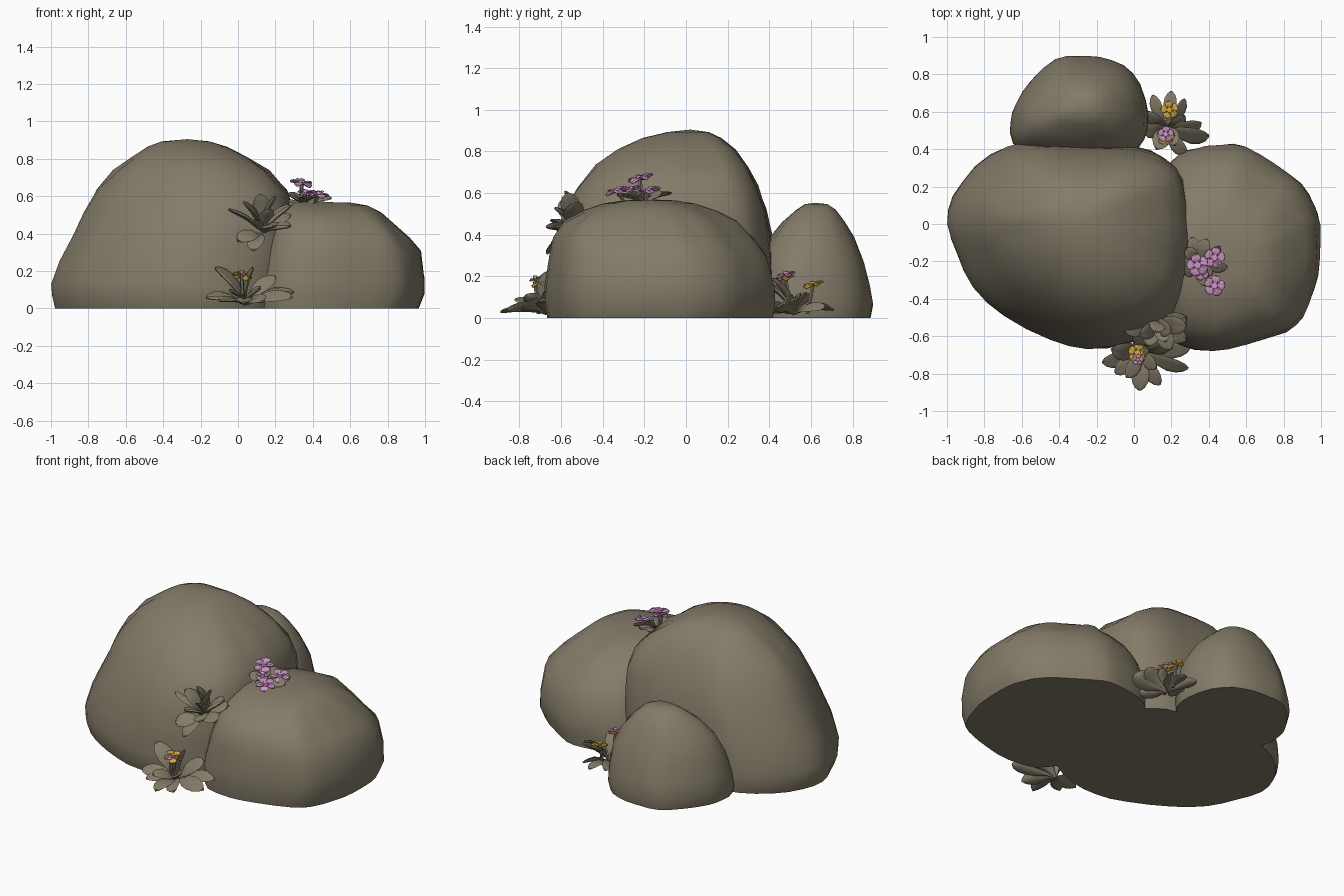
import bpy, bmesh, math, random
from mathutils import Vector, Matrix

if "Cube" in bpy.data.objects:
    bpy.data.objects.remove(bpy.data.objects["Cube"])

random.seed(4)


def material(name, rgb):
    m = bpy.data.materials.new(name)
    m.diffuse_color = (*rgb, 1)
    m.use_nodes = True
    m.node_tree.nodes["Principled BSDF"].inputs["Base Color"].default_value = m.diffuse_color
    return m


STONE = material("stone_brown", (0.23, 0.20, 0.14))
PINK = material("petal_pink", (0.62, 0.30, 0.58))
YELLOW = material("petal_yellow", (0.66, 0.40, 0.06))


def finish(bm, name, mats, angle):
    bmesh.ops.recalc_face_normals(bm, faces=bm.faces)
    me = bpy.data.meshes.new(name)
    bm.to_mesh(me)
    bm.free()
    for m in mats:
        me.materials.append(m)
    ob = bpy.data.objects.new(name, me)
    bpy.context.collection.objects.link(ob)
    bpy.ops.object.select_all(action='DESELECT')
    ob.select_set(True)
    bpy.context.view_layer.objects.active = ob
    bpy.ops.object.shade_smooth_by_angle(angle=math.radians(angle))
    return ob


def bridge(bm, a, b, mi=0):
    n = len(a)
    for i in range(n):
        f = bm.faces.new((a[i], a[(i + 1) % n], b[(i + 1) % n], b[i]))
        f.material_index = mi


def boulder(name, plan, levels, apex):
    """Loft one plan outline through levels of (z, xmin, xmax, ymin, ymax)."""
    n = len(plan)
    pts = []
    for i in range(n):  # round the plan by doubling its points
        p0, p1, p2, p3 = (Vector(plan[(i + k) % n]) for k in (-1, 0, 1, 2))
        pts += [p1, (p1 + p2) * 0.5625 - (p0 + p3) * 0.0625]
    lo = [min(p[k] for p in pts) for k in (0, 1)]
    hi = [max(p[k] for p in pts) for k in (0, 1)]
    bm = bmesh.new()
    rings = []
    for j, (z, x0, x1, y0, y1) in enumerate(levels):
        ring = []
        near_top = j > len(levels) - 4
        for p in pts:
            u = (p[0] - lo[0]) / (hi[0] - lo[0])
            v = (p[1] - lo[1]) / (hi[1] - lo[1])
            k = 1 - random.uniform(0, 0.012)  # worn, uneven surface
            u, v = 0.5 + (u - 0.5) * k, 0.5 + (v - 0.5) * k
            dz = 0 if j == 0 or near_top else random.uniform(-0.01, 0.01)
            ring.append(bm.verts.new((x0 + u * (x1 - x0), y0 + v * (y1 - y0), z + dz)))
        if rings:
            bridge(bm, rings[-1], ring)
        rings.append(ring)
    bm.faces.new(rings[0])
    top = bm.verts.new(apex)
    for a, b in zip(rings[-1], rings[-1][1:] + rings[-1][:1]):
        bm.faces.new((a, b, top))
    finish(bm, name, [STONE], 45)


# Boulders
boulder("large_boulder",
        [(-1, 0), (-.95, -.16), (-.86, -.34), (-.7, -.49), (-.45, -.62), (-.25, -.67), (-.05, -.65),
         (.15, -.56), (.25, -.42), (.3, -.2), (.29, 0), (.25, .25), (.16, .36), (0, .42), (-.25, .43),
         (-.5, .44), (-.68, .42), (-.85, .31), (-.97, .15)],
        [(0, -.98, .28, -.65, .43), (.06, -1, .3, -.67, .44), (.13, -1, .3, -.67, .44),
         (.25, -.96, .31, -.66, .43), (.4, -.885, .31, -.63, .415), (.52, -.825, .3, -.585, .39),
         (.63, -.76, .27, -.525, .35), (.73, -.67, .17, -.435, .3), (.81, -.57, .05, -.33, .24),
         (.865, -.485, -.06, -.21, .17), (.893, -.41, -.15, -.09, .11)], (-.27, .02, .905))
boulder("right_boulder",
        [(.12, .2), (.1, -.05), (.1, -.3), (.14, -.52), (.25, -.65), (.43, -.68), (.6, -.65), (.82, -.58),
         (.91, -.5), (.97, -.35), (1, -.2), (1, 0), (.97, .1), (.9, .22), (.75, .33), (.6, .42),
         (.48, .43), (.3, .4), (.2, .33)],
        [(0, .08, .97, -.67, .42), (.07, .08, 1, -.68, .43), (.16, .09, 1, -.68, .43),
         (.3, .12, .98, -.66, .39), (.38, .15, .92, -.64, .33), (.46, .19, .83, -.585, .245),
         (.515, .22, .765, -.5, .15), (.55, .25, .695, -.4, .04), (.565, .29, .61, -.3, -.05)],
        (.43, -.18, .57))
boulder("back_boulder",
        [(-.3, .9), (-.42, .885), (-.55, .77), (-.63, .65), (-.66, .55), (-.65, .43), (-.52, .34),
         (-.3, .3), (-.05, .34), (.06, .45), (.085, .58), (.04, .75), (-.05, .85), (-.18, .895)],
        [(0, -.65, .07, .3, .89), (.06, -.665, .08, .3, .9), (.15, -.65, .075, .31, .885),
         (.27, -.62, .055, .34, .855), (.38, -.565, 0, .4, .81), (.46, -.49, -.07, .46, .765),
         (.52, -.41, -.14, .53, .72), (.547, -.35, -.2, .57, .68)], (-.28, .62, .553))


def leaf(bm, base, tip, width, mi=0, curl=0.1, thick=0.2, roll=0.0):
    """Thick folded blade: widest past the middle, thin at the stalk."""
    base, tip = Vector(base), Vector(tip)
    d = tip - base
    side = d.cross(Vector((0, 0, 1)))
    side = side.normalized() if side.length > 1e-4 else Vector((1, 0, 0))
    side = Matrix.Rotation(roll, 3, d) @ side
    up = side.cross(d).normalized()
    prev = None
    for t, w in ((0, .16), (.2, .35), (.4, .8), (.62, 1), (.8, .9), (.93, .58), (1, .15)):
        c = base + d * t + up * (math.sin(t * math.pi) * curl * d.length)
        h = w * width / 2
        th = width * thick * (0.3 + 0.7 * w)
        ring = [bm.verts.new(c + side * (h * s) + up * (th * u)) for s, u in
                ((-1, .3), (-.5, .75), (0, .3), (.5, .75), (1, .3), (.5, -.5), (0, -.8), (-.5, -.5))]
        if prev:
            bridge(bm, prev, ring, mi)
        else:
            bm.faces.new(ring).material_index = mi
        prev = ring
    bm.faces.new(prev).material_index = mi


def disc(bm, a, b, r, n, mi):
    """Upright tube from a to b, used for stems and flower centres."""
    rings = [[bm.verts.new((p[0] + r * math.cos(i * math.tau / n), p[1] + r * math.sin(i * math.tau / n), p[2]))
              for i in range(n)] for p in (a, b)]
    bridge(bm, *rings, mi)
    for r_ in rings:
        bm.faces.new(r_).material_index = mi


def flower(bm, root, head, r, petal, centre):
    x, y, z = head
    disc(bm, root, head, .01, 6, 0)
    for k in range(5):
        a = k * math.tau / 5 + x * 9
        dx, dy = r * math.cos(a), r * math.sin(a)
        tilt = .3 * (dy - .6 * dx)  # heads lean to the front and right
        leaf(bm, (x, y, z), (x + dx, y + dy, z + .004 + tilt), r * .85, petal, .1, .25)
    disc(bm, (x, y, z), (x, y, z + .02), r * .3, 8, centre)


def plant(name, base, leaves, flowers=()):
    bm = bmesh.new()
    for i, (x, y, z, w) in enumerate(leaves):
        sx = 1 if x > base[0] else -1  # roll blades to face the front
        sx *= 1 if abs(x - base[0]) > .06 else 0
        leaf(bm, base, (x, y, z), w * 1.2, roll=sx * random.uniform(.3, .8))
    for head, r, petal, centre in flowers:
        root = Vector(base).lerp(Vector((head[0], head[1], base[2])), .7)
        flower(bm, root, head, r, petal, centre)
    finish(bm, name, [STONE, PINK, YELLOW], 50)


# Plants (leaf tips with widths, then flower heads)
plant("front_plant", (.04, -.67, .02),
      [(-.17, -.74, .06, .08), (-.12, -.67, .22, .09), (-.1, -.8, .04, .07), (.03, -.89, .03, .08),
       (.14, -.86, .04, .08), (.29, -.77, .06, .08), (.3, -.66, .09, .08), (.2, -.63, .17, .08),
       (.08, -.66, .22, .08), (-.04, -.82, .09, .07), (.12, -.77, .11, .07)],
      [((.02, -.69, .165), .055, 2, 2), ((.02, -.725, .183), .03, 1, 2)])
plant("crevice_plant", (.13, -.52, .4),
      [(-.05, -.57, .53, .08), (.03, -.59, .57, .08), (.12, -.58, .61, .08), (.2, -.57, .6, .08),
       (.28, -.54, .55, .09), (.28, -.62, .44, .08), (.2, -.67, .44, .08), (.08, -.67, .31, .08),
       (0, -.64, .36, .08), (.17, -.63, .53, .07), (.07, -.65, .47, .07), (.28, -.5, .5, .09)])
plant("back_plant", (.18, .52, .02),
      [(.4, .47, .07, .1), (.36, .54, .1, .08), (.28, .37, .04, .08), (.05, .5, .08, .08),
       (.07, .6, .1, .08), (.1, .69, .05, .06), (.2, .71, .04, .06), (.27, .67, .05, .06),
       (.12, .4, .16, .08), (.22, .42, .19, .07), (.27, .58, .12, .06)],
      [((.19, .61, .155), .05, 2, 2), ((.17, .47, .185), .05, 2, 2), ((.17, .48, .203), .045, 1, 1)])
plant("top_plant", (.34, -.2, .55),
      [(.28, -.13, .62, .06), (.31, -.07, .6, .06), (.27, -.27, .61, .06), (.39, -.08, .6, .06),
       (.5, -.23, .59, .06), (.38, -.33, .59, .06), (.46, -.12, .59, .06), (.25, -.22, .56, .07),
       (.42, -.27, .6, .05)],
      [((.34, -.22, .665), .062, 1, 1), ((.43, -.18, .605), .058, 1, 1), ((.43, -.33, .605), .058, 1, 1),
       ((.36, -.26, .615), .042, 1, 1)])
